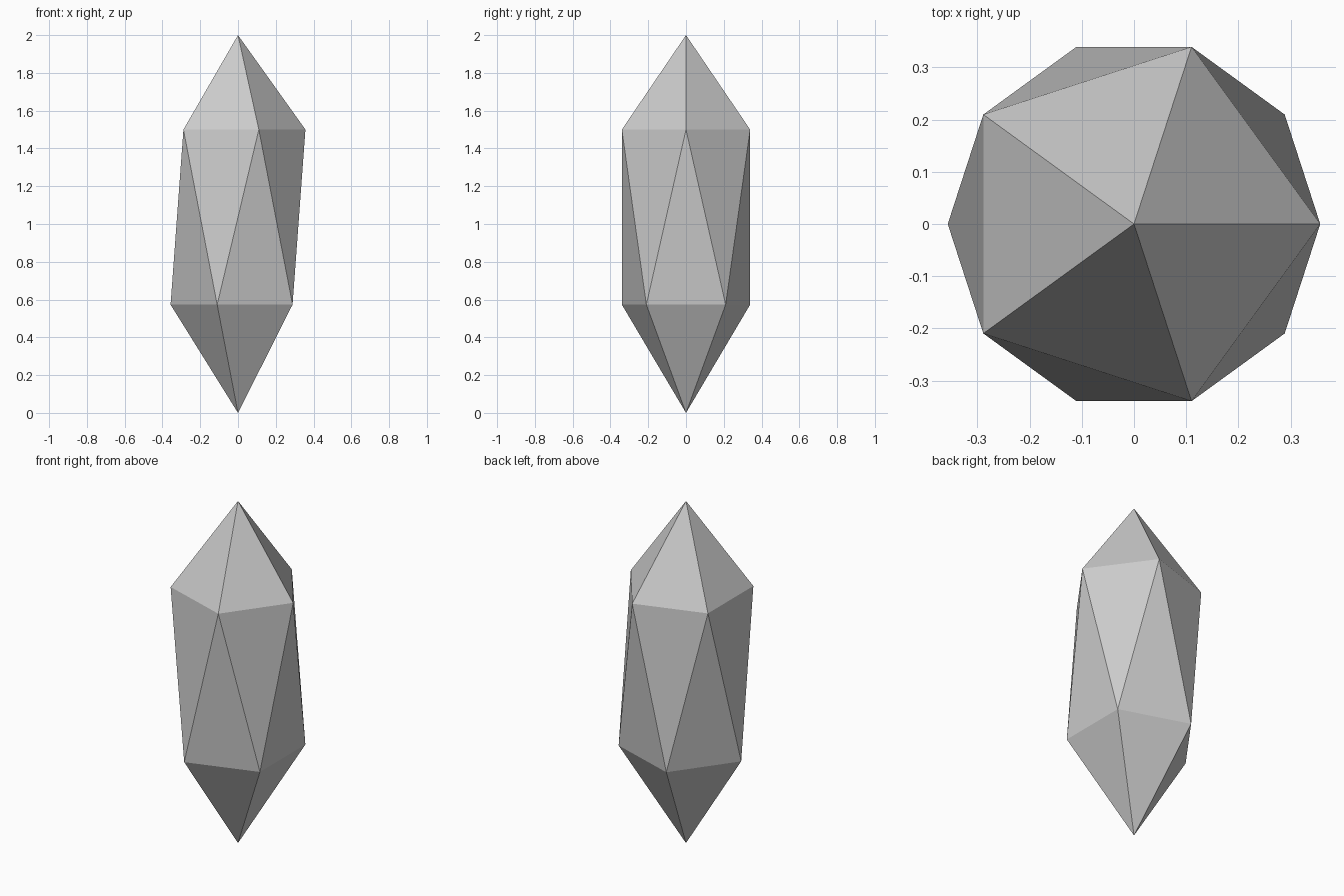
import bpy, bmesh
from math import cos, sin, pi

if "Cube" in bpy.data.objects:
    bpy.data.objects.remove(bpy.data.objects["Cube"])

SIDES, RADIUS = 5, 0.357


def ring(bm, z, turn):
    """Five-sided ring of vertices at height z."""
    return [bm.verts.new((RADIUS * cos(turn + 2 * pi * i / SIDES),
                          RADIUS * sin(turn + 2 * pi * i / SIDES), z))
            for i in range(SIDES)]


# Crystal: two twisted rings joined by triangles, with a point at each end
bm = bmesh.new()
tip = bm.verts.new((0, 0, 2))
base = bm.verts.new((0, 0, 0))
upper = ring(bm, 1.5, 0)
lower = ring(bm, 0.573, pi / SIDES)
for i in range(SIDES):
    j = (i + 1) % SIDES
    bm.faces.new((upper[i], upper[j], tip))
    bm.faces.new((lower[j], lower[i], base))
    bm.faces.new((upper[j], upper[i], lower[i]))
    bm.faces.new((lower[i], lower[j], upper[j]))
bmesh.ops.recalc_face_normals(bm, faces=bm.faces)

mesh = bpy.data.meshes.new("crystal")
bm.to_mesh(mesh)
bm.free()
bpy.context.collection.objects.link(bpy.data.objects.new("crystal", mesh))
